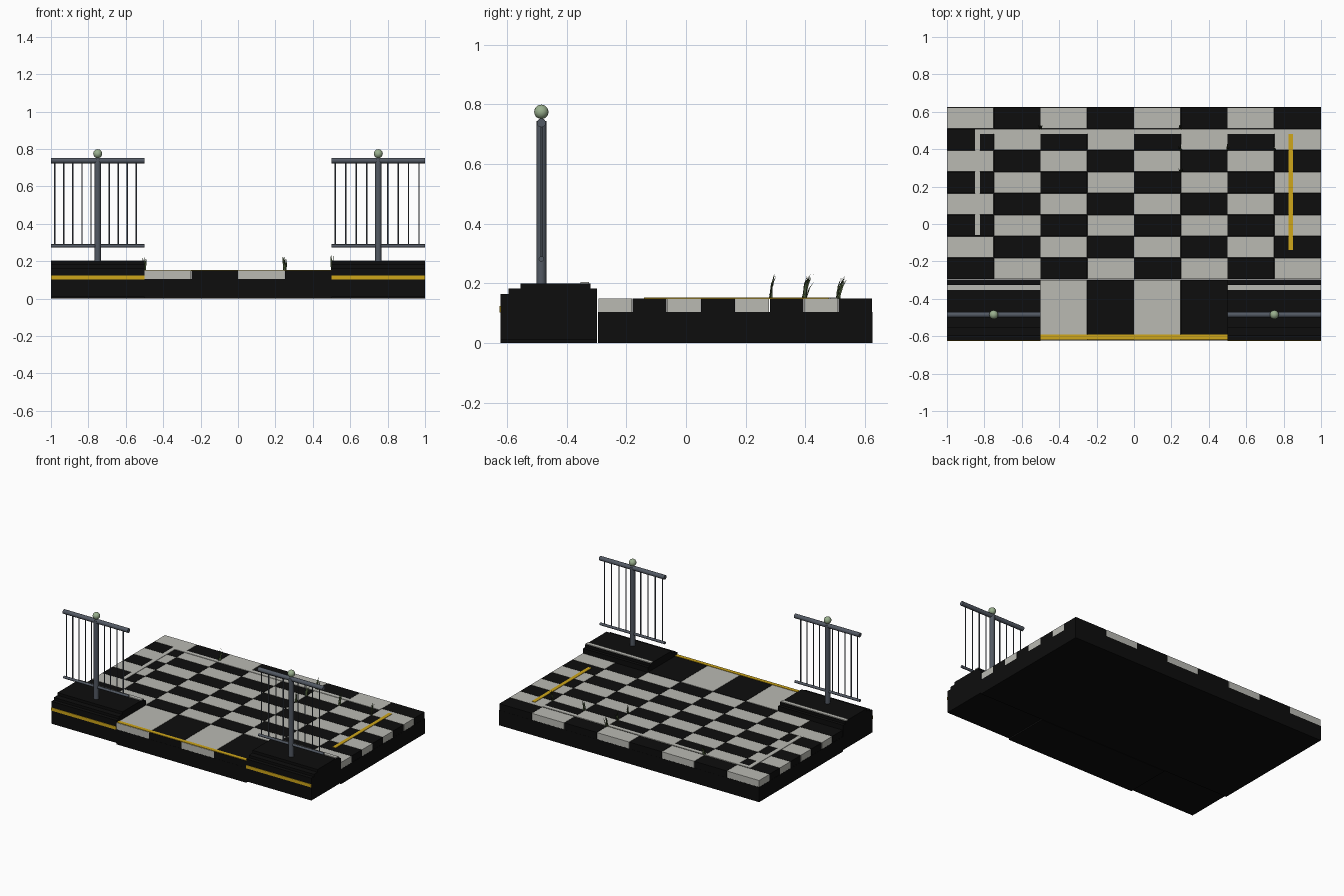
import bpy, bmesh, math, random
from mathutils import Vector

random.seed(4)
cube = bpy.data.objects.get("Cube")
if cube:
    bpy.data.objects.remove(cube, do_unlink=True)


def material(name, r, g, b):
    m = bpy.data.materials.new(name)
    m.use_nodes = True
    m.diffuse_color = (r, g, b, 1)
    bsdf = next(n for n in m.node_tree.nodes if n.type == 'BSDF_PRINCIPLED')
    bsdf.inputs["Base Color"].default_value = (r, g, b, 1)
    bsdf.inputs["Roughness"].default_value = 0.7
    return m


BLACK = material("black stone", 0.004, 0.004, 0.004)
LIGHT = material("light stone", 0.49, 0.49, 0.45)
YELLOW = material("yellow paint", 0.62, 0.38, 0.01)
STEEL = material("blue grey steel", 0.085, 0.1, 0.125)
GLOBE = material("pale green globe", 0.32, 0.43, 0.27)
GRASS = material("olive grass", 0.06, 0.09, 0.035)


def finish(bm, name, mat, smooth=False):
    mesh = bpy.data.meshes.new(name)
    bm.to_mesh(mesh)
    bm.free()
    mesh.materials.append(mat)
    if smooth:
        for p in mesh.polygons:
            p.use_smooth = len(p.vertices) <= 4
    ob = bpy.data.objects.new(name, mesh)
    bpy.context.scene.collection.objects.link(ob)
    return ob


def add_box(bm, x, y, z):
    """Add a box given its (low, high) range on each axis."""
    verts = bmesh.ops.create_cube(bm, size=1)["verts"]
    for v in verts:
        v.co = [(a + b) / 2 + c * (b - a) for (a, b), c in zip((x, y, z), v.co)]


def box(name, mat, *ranges):
    bm = bmesh.new()
    add_box(bm, *ranges)
    return finish(bm, name, mat)


def add_rod(bm, start, end, radius, sides=12):
    a, b = Vector(start), Vector(end)
    verts = bmesh.ops.create_cone(bm, segments=sides, radius1=radius, radius2=radius,
                                  depth=(b - a).length, cap_ends=True)["verts"]
    turn = Vector((0, 0, 1)).rotation_difference(b - a)
    for v in verts:
        v.co = turn @ v.co + (a + b) / 2


def rod(name, mat, *args):
    bm = bmesh.new()
    add_rod(bm, *args)
    return finish(bm, name, mat, True)


# Base slabs
FRONT, BACK, SPLIT = -0.622, 0.625, -0.298
box("base", BLACK, (-1, 1), (SPLIT + 0.003, BACK), (0, 0.104))
box("entry_base", BLACK, (-0.5, 0.5), (FRONT, SPLIT), (0, 0.104))

# Chequered floor, plus a row of long tiles at the entry
COLS, ROWS, WIDE, GAP = 8, 8, 0.25, 0.001
deep = (BACK - SPLIT - 0.003) / ROWS
dark_tiles, light_tiles = bmesh.new(), bmesh.new()


def add_tile(light, x, y0, y1):
    add_box(light_tiles if light else dark_tiles, (x + GAP, x + WIDE - GAP),
            (y0 + GAP, y1 - GAP), (0.104, 0.15))


for row in range(ROWS):
    y = SPLIT + 0.003 + row * deep
    for col in range(COLS):
        add_tile((row + col) % 2 == 1, -1 + col * WIDE, y, y + deep)
for col in range(2, 6):
    add_tile(col % 2 == 0, -1 + col * WIDE, FRONT, SPLIT)
finish(dark_tiles, "dark_floor_tiles", BLACK)
finish(light_tiles, "light_floor_tiles", LIGHT)

# Painted floor lines
LINE = (0.148, 0.153)
box("back_line", LIGHT, (-0.85, 0.75), (0.482, 0.508), LINE)
box("right_line", LIGHT, (-0.85, -0.823), (-0.06, 0.482), LINE)
box("left_line", YELLOW, (0.825, 0.85), (-0.14, 0.48), LINE)
box("entry_line", YELLOW, (-0.5, 0.5), (-0.618, -0.592), LINE)

# Raised corner platforms, each with a railing and a globe
RAIL_Y = -0.485
for side, x0, first, step, count in (("right", -1, -0.98, 0.0485, 10),
                                     ("left", 0.5, 0.52, 0.056, 9)):
    span, mid = (x0, x0 + 0.5), x0 + 0.25
    bm = bmesh.new()
    add_box(bm, span, (FRONT, SPLIT), (0.01, 0.165))
    add_box(bm, span, (-0.595, SPLIT), (0.165, 0.182))
    add_box(bm, span, (-0.555, -0.32), (0.182, 0.2))
    finish(bm, side + "_platform", BLACK)
    box(side + "_platform_stripe", YELLOW, span, (-0.625, FRONT), (0.102, 0.124))
    box(side + "_platform_line", LIGHT, span, (-0.353, -0.326), (0.198, 0.205))

    rod(side + "_post", STEEL, (mid, RAIL_Y, 0.2), (mid, RAIL_Y, 0.745), 0.017)
    rod(side + "_top_rail", STEEL, (span[0], RAIL_Y, 0.738), (span[1], RAIL_Y, 0.738), 0.015)
    rod(side + "_low_rail", STEEL, (span[0], RAIL_Y, 0.282), (span[1], RAIL_Y, 0.282), 0.009)
    bm = bmesh.new()
    for i in range(count):
        x = first + i * step
        add_rod(bm, (x, RAIL_Y, 0.282), (x, RAIL_Y, 0.735), 0.0035, 8)
    finish(bm, side + "_balusters", STEEL, True)
    bm = bmesh.new()
    bmesh.ops.create_uvsphere(bm, u_segments=16, v_segments=10, radius=0.024)
    bmesh.ops.translate(bm, verts=bm.verts, vec=(mid, RAIL_Y, 0.775))
    finish(bm, side + "_globe", GLOBE, True)

# Grass tufts growing from the tile joints, leaning back
bm = bmesh.new()
for x, y in ((-0.5, 0.51), (0.25, 0.51), (0.25, 0.395), (0.25, 0.28), (0.5, 0.395), (0.75, 0.395)):
    for i in range(6):
        root = Vector((x + random.uniform(-0.007, 0.007), y + random.uniform(-0.006, 0.008), 0.148))
        tip = root + Vector((random.uniform(-0.008, 0.008), random.uniform(0.008, 0.03),
                             random.uniform(0.045, 0.085)))
        bend = root.lerp(tip, 0.55) + Vector((0, -0.003, 0.004))
        angle = random.uniform(0, math.pi)
        half = Vector((math.cos(angle), math.sin(angle), 0)) * 0.003
        a, b, c, d, e = [bm.verts.new(p) for p in
                         (root - half, root + half, bend + half, bend - half, tip)]
        bm.faces.new((a, b, c, d))
        bm.faces.new((d, c, e))
finish(bm, "grass_tufts", GRASS)
